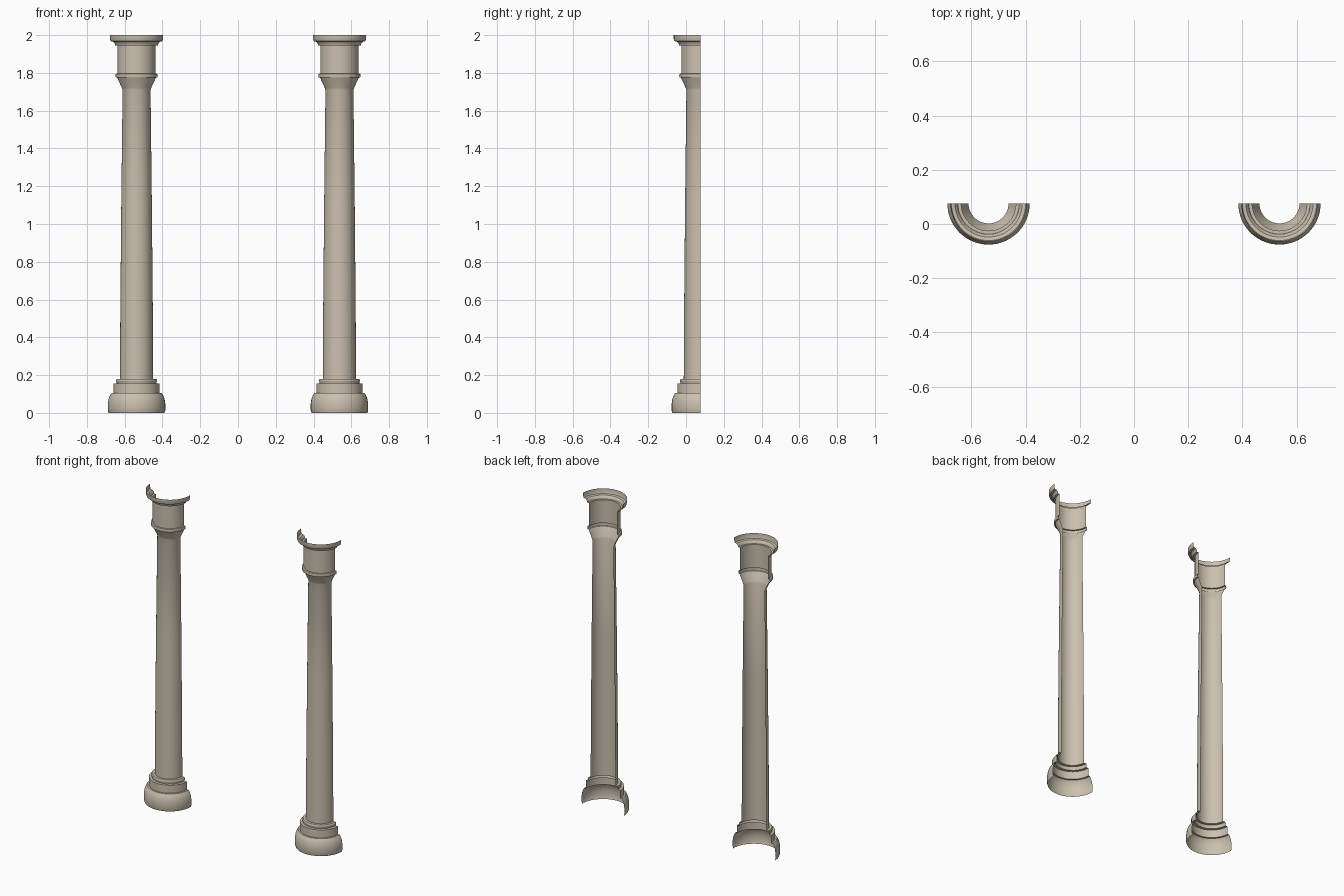
import bpy, bmesh, math

if "Cube" in bpy.data.objects:
    bpy.data.objects.remove(bpy.data.objects["Cube"])

AXIS_X, AXIS_Y, SEGMENTS = 0.537, 0.076, 32

# (radius, height) outlines of the stacked parts
PARTS = {
    "base": [(0.148, 0), (0.152, 0.012), (0.152, 0.05), (0.148, 0.075), (0.140, 0.095),
             (0.133, 0.105), (0.122, 0.105), (0.122, 0.156), (0.105, 0.156),
             (0.105, 0.162), (0.108, 0.167), (0.108, 0.174), (0.104, 0.18), (0.088, 0.18)],
    "shaft": [(0.088, 0.18), (0.086, 0.55), (0.081, 1.1), (0.074, 1.71),
              (0.078, 1.722), (0.103, 1.775)],
    "capital": [(0.103, 1.775), (0.110, 1.776), (0.112, 1.785), (0.110, 1.795),
                (0.101, 1.796), (0.101, 1.945), (0.113, 1.945), (0.115, 1.955),
                (0.124, 1.965), (0.137, 1.968), (0.141, 1.98), (0.141, 2.0)],
}


def half_turned(name, profile, x):
    """Open half shell, turned around a vertical axis and bulging to the front."""
    bm = bmesh.new()
    rings = []
    for i in range(SEGMENTS + 1):
        a = math.pi + math.pi * i / SEGMENTS
        rings.append([bm.verts.new((x + r * math.cos(a), AXIS_Y + r * math.sin(a), z))
                      for r, z in profile])
    for left, right in zip(rings, rings[1:]):
        for j in range(len(profile) - 1):
            bm.faces.new((left[j], right[j], right[j + 1], left[j + 1]))
    mesh = bpy.data.meshes.new(name)
    bm.to_mesh(mesh)
    bm.free()
    obj = bpy.data.objects.new(name, mesh)
    bpy.context.collection.objects.link(obj)
    mat = bpy.data.materials.get("stone")
    mesh.materials.append(mat)
    bpy.context.view_layer.objects.active = obj
    obj.select_set(True)
    bpy.ops.object.shade_smooth_by_angle(angle=math.radians(35))
    obj.select_set(False)


stone = bpy.data.materials.new("stone")
stone.diffuse_color = (0.60, 0.53, 0.43, 1)
stone.use_nodes = True
stone.node_tree.nodes["Principled BSDF"].inputs["Base Color"].default_value = stone.diffuse_color

# Left and right half columns
for side, x in (("left", -AXIS_X), ("right", AXIS_X)):
    for part, profile in PARTS.items():
        half_turned(f"{side}_column_{part}", profile, x)
